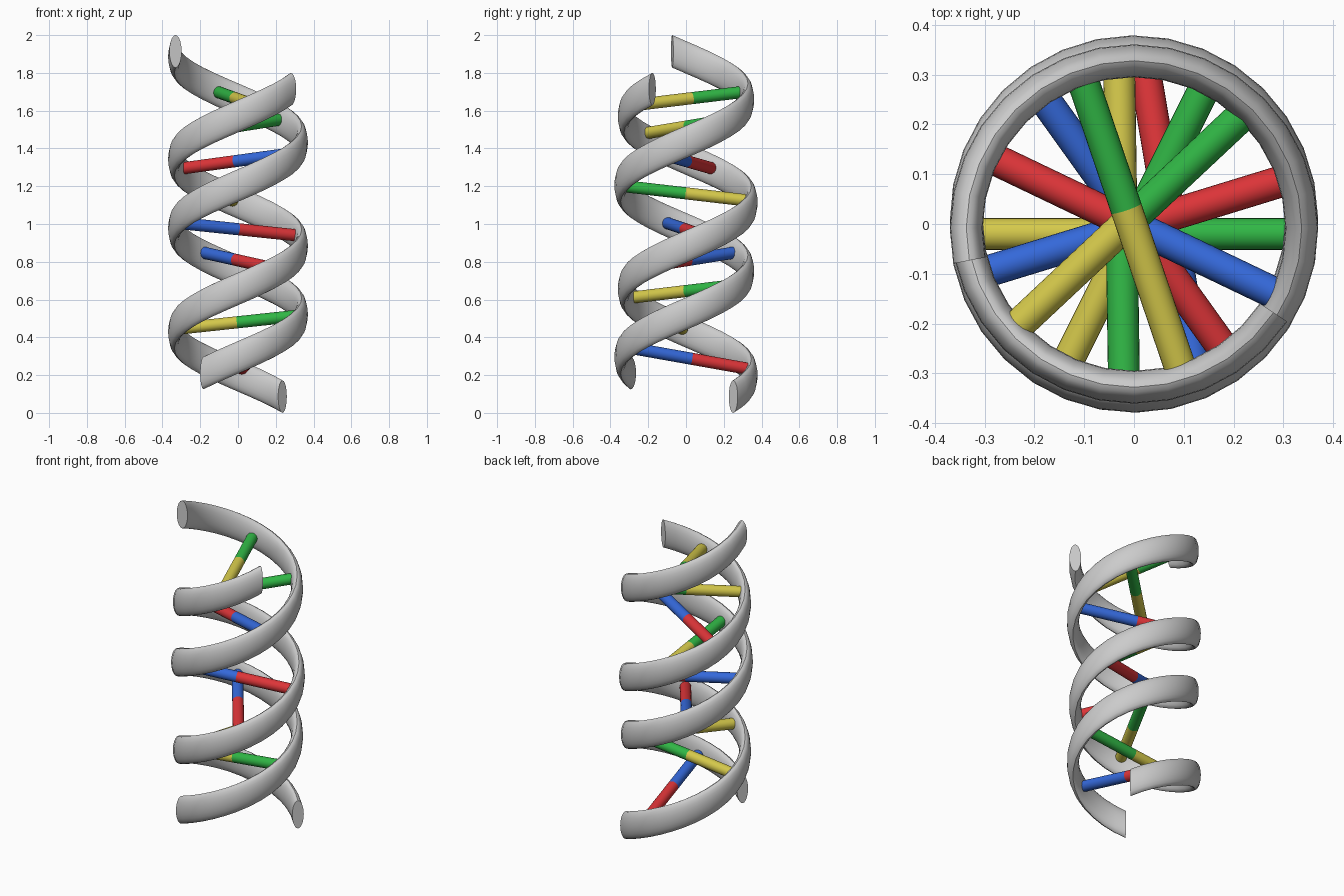
import bpy, bmesh, math
from mathutils import Vector

if "Cube" in bpy.data.objects:
    bpy.data.objects.remove(bpy.data.objects["Cube"])

def smooth(obj):
    bpy.ops.object.select_all(action='DESELECT')
    obj.select_set(True)
    bpy.context.view_layer.objects.active = obj
    bpy.ops.object.shade_smooth_by_angle(angle=math.radians(40))

def material(name, rgb):
    m = bpy.data.materials.new(name)
    m.diffuse_color = (*rgb, 1)
    m.use_nodes = True
    m.node_tree.nodes["Principled BSDF"].inputs["Base Color"].default_value = m.diffuse_color
    return m

COLORS = {
    'R': material('red', (0.72, 0.035, 0.04)),
    'B': material('blue', (0.035, 0.14, 0.70)),
    'G': material('green', (0.03, 0.47, 0.06)),
    'Y': material('yellow', (0.66, 0.58, 0.07)),
}

# Spiral strand: upright oval section swept around the z axis, capped ends
def strand(name, y0, a0, z0, a1, z1, steps, sides=20):
    bm = bmesh.new()
    rings = []
    for i in range(steps + 1):
        t = i / steps
        a = math.radians(a0 + (a1 - a0) * t)
        z = z0 + (z1 - z0) * t
        ring = []
        for j in range(sides):
            s = 2 * math.pi * j / sides
            r = 0.337 + 0.033 * math.cos(s)
            ring.append(bm.verts.new((r * math.cos(a), y0 + r * math.sin(a),
                                      z + 0.086 * math.sin(s))))
        rings.append(ring)
    for p, q in zip(rings, rings[1:]):
        for j in range(sides):
            k = (j + 1) % sides
            bm.faces.new((p[j], p[k], q[k], q[j]))
    bm.faces.new(rings[0])
    bm.faces.new(rings[-1])
    bmesh.ops.recalc_face_normals(bm, faces=bm.faces)
    me = bpy.data.meshes.new(name)
    bm.to_mesh(me)
    bm.free()
    obj = bpy.data.objects.new(name, me)
    bpy.context.collection.objects.link(obj)
    smooth(obj)

strand('strand_high', -0.009, -482.8, 0.211, 191.0, 1.914, 60)
strand('strand_low', 0.009, -674.3, 0.086, -33.7, 1.714, 57)

# Half rung: a rod between two points
def rod(name, a, b, color):
    a, b = Vector(a), Vector(b)
    d = b - a
    bpy.ops.mesh.primitive_cylinder_add(vertices=24, radius=0.032, depth=d.length,
                                        location=(a + b) / 2)
    o = bpy.context.object
    o.name = name
    o.rotation_euler = d.to_track_quat('Z', 'Y').to_euler()
    o.data.materials.append(COLORS[color])
    smooth(o)

# Rungs: start point, end point, split fraction, colours of the two halves
RUNGS = [
    ((0.02, 0.32, 0.235), (0.125, -0.30, 0.345), 0.47, 'RB'),
    ((-0.325, -0.02, 0.445), (0.325, -0.02, 0.515), 0.49, 'YG'),
    ((-0.14, -0.29, 0.61), (0.15, 0.29, 0.68), 0.5, 'YG'),
    ((-0.19, 0.265, 0.85), (0.19, -0.265, 0.765), 0.47, 'BR'),
    ((-0.31, -0.10, 1.005), (0.31, 0.09, 0.94), 0.5, 'BR'),
    ((-0.02, -0.325, 1.20), (-0.03, 0.32, 1.125), 0.5, 'GY'),
    ((-0.29, 0.135, 1.295), (0.295, -0.145, 1.375), 0.47, 'RB'),
    ((-0.245, -0.215, 1.48), (0.235, 0.235, 1.555), 0.5, 'YG'),
    ((-0.11, 0.31, 1.70), (0.10, -0.31, 1.625), 0.45, 'GY'),
]
for i, (a, b, t, cols) in enumerate(RUNGS, 1):
    mid = Vector(a).lerp(Vector(b), t)
    rod(f'rung_{i}_first_half', a, mid, cols[0])
    rod(f'rung_{i}_second_half', mid, b, cols[1])
